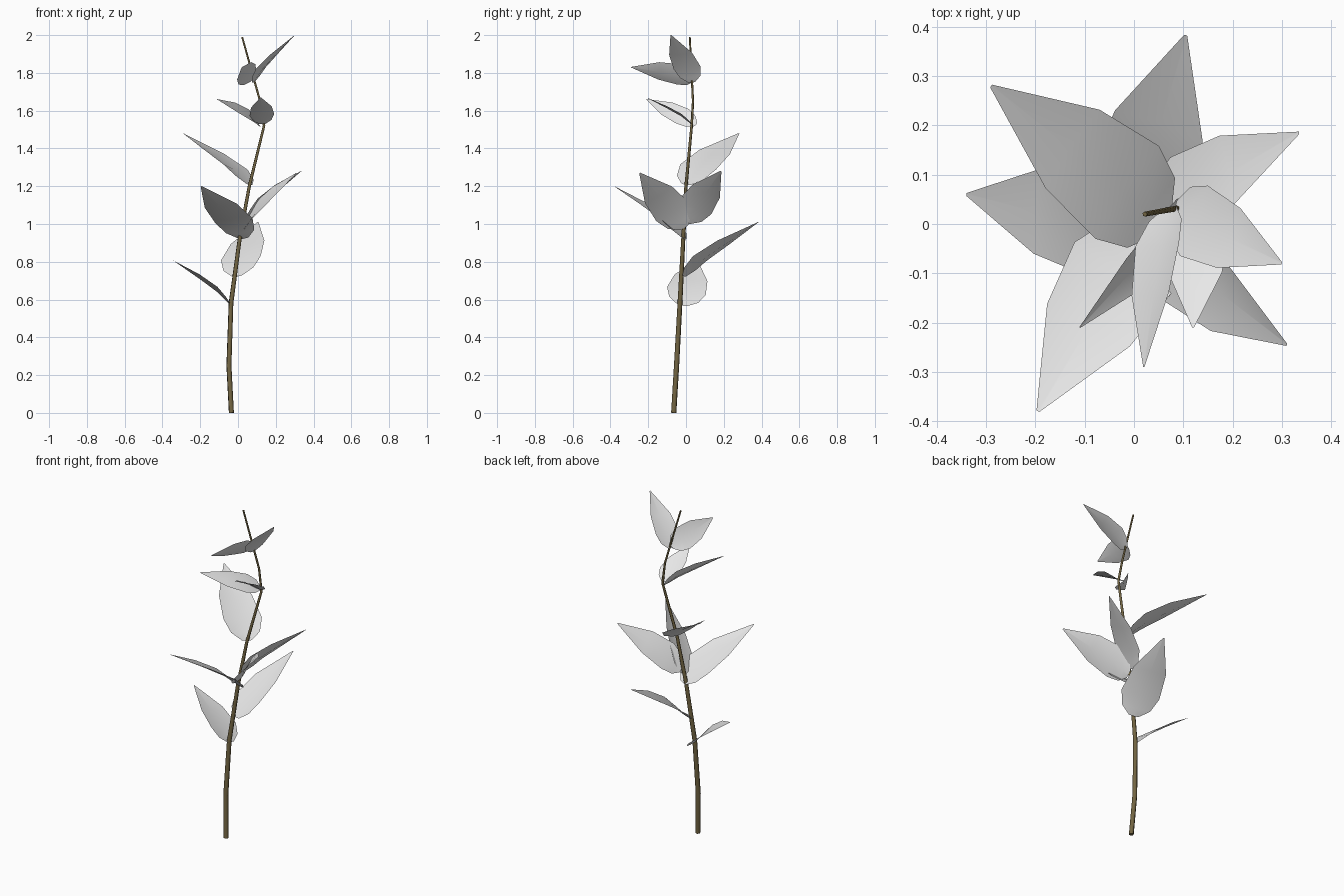
import bpy, bmesh
from mathutils import Vector

cube = bpy.data.objects.get("Cube")
if cube:
    bpy.data.objects.remove(cube, do_unlink=True)


def material(name, rgb):
    mat = bpy.data.materials.new(name)
    mat.use_nodes = True
    colour = (*rgb, 1.0)
    mat.diffuse_color = colour
    mat.node_tree.nodes["Principled BSDF"].inputs["Base Color"].default_value = colour
    return mat


LEAF = material("pale grey leaf", (0.8, 0.8, 0.8))
BARK = material("olive brown bark", (0.17, 0.13, 0.055))


# Tapered, bent stem
def build_stem(points):
    curve = bpy.data.curves.new("stem", "CURVE")
    curve.dimensions = "3D"
    curve.bevel_depth = 1.0
    curve.bevel_resolution = 1
    curve.use_fill_caps = True
    spline = curve.splines.new("POLY")
    spline.points.add(len(points) - 1)
    for point, (x, y, z, radius) in zip(spline.points, points):
        point.co = (x, y, z, 1)
        point.radius = radius
    curve.materials.append(BARK)
    stem = bpy.data.objects.new("stem", curve)
    bpy.context.collection.objects.link(stem)


build_stem([
    (-0.035, -0.065, 0.0, 0.014), (-0.048, -0.05, 0.25, 0.014),
    (-0.037, -0.032, 0.58, 0.013), (0.01, -0.014, 0.93, 0.011),
    (0.06, 0.0, 1.2, 0.009), (0.138, 0.03, 1.52, 0.007),
    (0.117, 0.037, 1.65, 0.006), (0.022, 0.02, 1.99, 0.005),
])

# Leaf outline: position along the leaf, share of half width, lift above the chord
ROWS = [(0, 0.25, 0), (0.09, 0.75, 0.025), (0.25, 1, 0.055),
        (0.56, 0.85, 0.045), (1, 0.03, 0)]


# Single-sheet leaf with a shallow midrib fold
def build_leaf(name, base, tip, side, half_width):
    base, tip, side = Vector(base), Vector(tip), Vector(side)
    along = tip - base
    length = along.length
    side = (side - side.project(along)).normalized()
    up = side.cross(along).normalized()
    if up.z < 0:
        up.negate()
    bm = bmesh.new()
    grid = []
    for t, width, lift in ROWS:
        row = []
        for s in (-1, 0, 1):
            fold = 0.0 if s else -0.03 * width
            row.append(bm.verts.new(base + along * t + side * (s * width * half_width)
                                    + up * (lift + fold) * length))
        grid.append(row)
    for low, high in zip(grid, grid[1:]):
        for i in range(2):
            bm.faces.new((low[i], low[i + 1], high[i + 1], high[i]))
    bm.normal_update()
    if sum(f.normal.dot(up) for f in bm.faces) < 0:
        bmesh.ops.reverse_faces(bm, faces=bm.faces)
    for face in bm.faces:
        face.smooth = True
    mesh = bpy.data.meshes.new(name)
    bm.to_mesh(mesh)
    bm.free()
    mesh.materials.append(LEAF)
    bpy.context.collection.objects.link(bpy.data.objects.new(name, mesh))


# Leaves from the bottom up: name, base, tip, sideways direction, half width
for leaf in [
    ("lowest_right_leaf", (-0.035, -0.02, 0.57), (-0.34, 0.06, 0.805), (0.2, 0.95, -0.28), 0.105),
    ("lower_back_leaf", (-0.005, -0.01, 0.725), (0.105, 0.383, 1.01), (0.94, -0.31, 0.12), 0.112),
    ("lower_front_leaf", (0.03, -0.01, 0.925), (-0.195, -0.38, 1.2), (0.84, -0.5, 0.15), 0.112),
    ("middle_front_left_leaf", (0.03, -0.01, 0.98), (0.31, -0.245, 1.27), (0.19, 0.82, 0.54), 0.1),
    ("middle_back_left_leaf", (0.03, 0.0, 1.01), (0.335, 0.185, 1.28), (-0.18, 0.89, -0.45), 0.095),
    ("middle_back_right_leaf", (0.06, 0.0, 1.21), (-0.29, 0.28, 1.48), (0.62, 0.77, -0.17), 0.115),
    ("upper_front_right_leaf", (0.115, 0.05, 1.525), (-0.11, -0.21, 1.66), (0.45, -0.45, -0.7), 0.055),
    ("upper_front_leaf", (0.13, 0.03, 1.53), (0.12, -0.21, 1.67), (0.97, 0.1, 0), 0.065),
    ("top_left_leaf", (0.08, 0.03, 1.75), (0.3, -0.08, 2.0), (0, 0.96, -0.28), 0.077),
    ("top_front_leaf", (0.075, 0.035, 1.765), (0.02, -0.29, 1.83), (0.62, 0.2, 0.7), 0.07),
]:
    build_leaf(*leaf)
